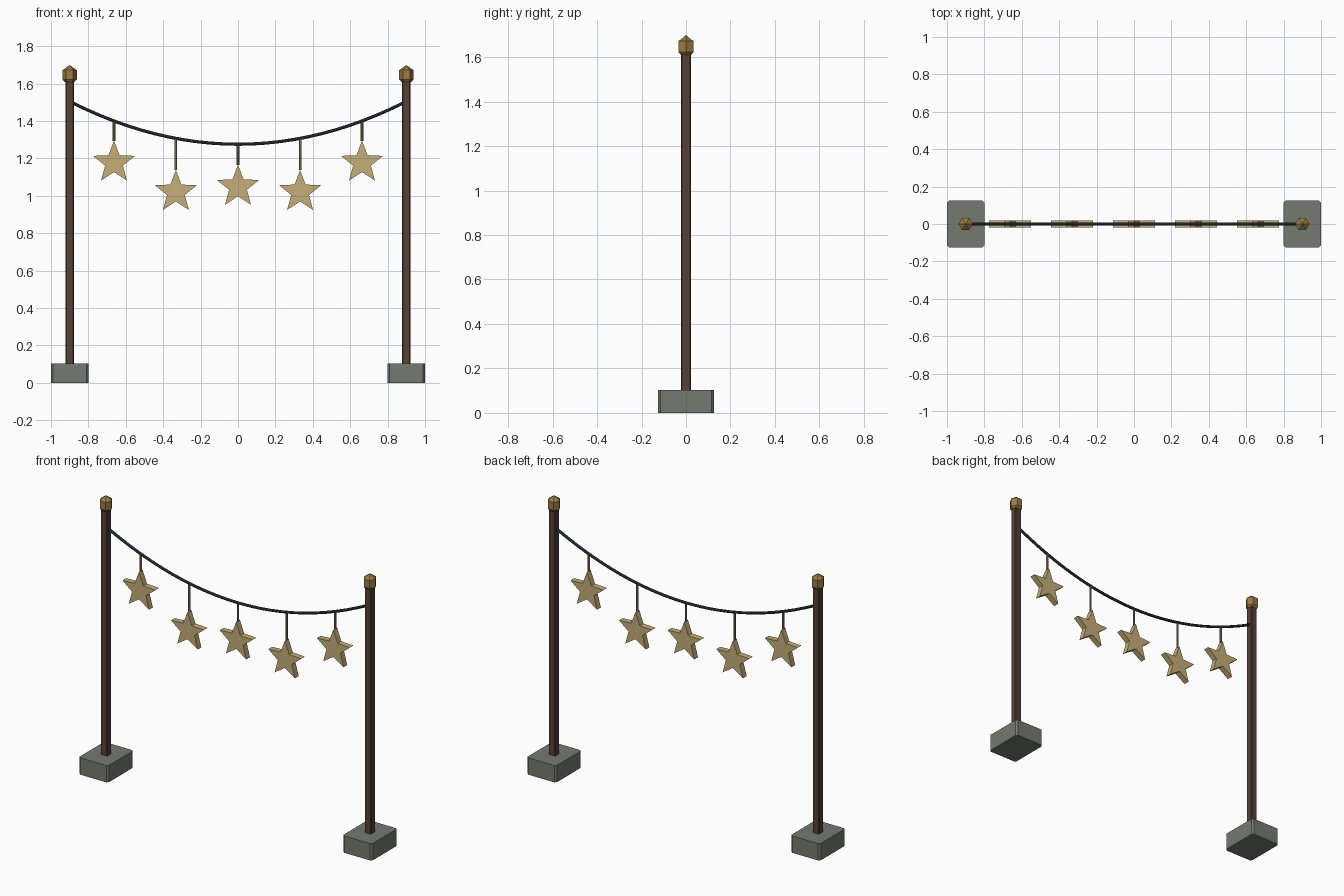
import bpy, bmesh, math
from mathutils import Matrix

if "Cube" in bpy.data.objects:
    bpy.data.objects.remove(bpy.data.objects["Cube"])


def material(name, rgb):
    m = bpy.data.materials.new(name)
    m.diffuse_color = (*rgb, 1)
    m.use_nodes = True
    m.node_tree.nodes["Principled BSDF"].inputs["Base Color"].default_value = m.diffuse_color
    return m


STONE = material("stone", (0.18, 0.195, 0.16))
WOOD = material("dark_wood", (0.095, 0.055, 0.036))
BRASS = material("brass", (0.34, 0.20, 0.058))
CORD = material("cord", (0.04, 0.05, 0.055))
GOLD = material("pale_gold", (0.56, 0.42, 0.19))
TWINE = material("twine", (0.33, 0.22, 0.10))


def finish(name, bm, mat):
    bmesh.ops.recalc_face_normals(bm, faces=bm.faces)
    me = bpy.data.meshes.new(name)
    bm.to_mesh(me)
    bm.free()
    me.materials.append(mat)
    ob = bpy.data.objects.new(name, me)
    bpy.context.collection.objects.link(ob)
    return ob


def box(name, x, sx, sy, z0, z1, bevel, mat):
    """Upright block with chamfered vertical edges."""
    bm = bmesh.new()
    bmesh.ops.create_cube(bm, size=1, matrix=Matrix.Translation((x, 0, (z0 + z1) / 2))
                          @ Matrix.Diagonal((sx, sy, z1 - z0, 1)))
    upright = [e for e in bm.edges if abs(e.verts[0].co.z - e.verts[1].co.z) > 1e-4]
    bmesh.ops.bevel(bm, geom=upright, offset=bevel, segments=1, affect='EDGES')
    return finish(name, bm, mat)


def lathe(name, x, profile, sides, mat):
    """Faceted turned shape from (radius, height) points, closed at both ends."""
    bm = bmesh.new()
    rings = [[bm.verts.new((x + r * math.cos(math.tau * i / sides),
                            r * math.sin(math.tau * i / sides), z))
              for i in range(sides)] for r, z in profile]
    for a, b in zip(rings, rings[1:]):
        for i in range(sides):
            j = (i + 1) % sides
            bm.faces.new((a[i], a[j], b[j], b[i]))
    bm.faces.new(rings[0])
    bm.faces.new(rings[-1])
    bmesh.ops.remove_doubles(bm, verts=bm.verts, dist=1e-5)
    return finish(name, bm, mat)


def star(name, x, z, outer, inner, depth, mat):
    """Five-pointed star plate, one point up."""
    bm = bmesh.new()
    ring = []
    for i in range(10):
        r = inner if i % 2 else outer
        a = math.pi * i / 5
        ring.append(bm.verts.new((x + r * math.sin(a), -depth / 2, z + r * math.cos(a))))
    face = bm.faces.new(ring)
    ext = bmesh.ops.extrude_face_region(bm, geom=[face], use_keep_orig=True)
    moved = [g for g in ext["geom"] if isinstance(g, bmesh.types.BMVert)]
    bmesh.ops.translate(bm, verts=moved, vec=(0, depth, 0))
    return finish(name, bm, mat)


def sag(x):
    return 1.276 + 0.229 * (x / 0.9) ** 2


# Posts with stone feet and hexagonal finials
for side, x in (("left", -0.9), ("right", 0.9)):
    box(side + "_base", x, 0.2, 0.25, 0, 0.104, 0.011, STONE)
    box(side + "_post", x, 0.044, 0.044, 0.10, 1.615, 0.004, WOOD)
    lathe(side + "_finial", x, [(0.026, 1.609), (0.038, 1.622), (0.038, 1.672), (0, 1.699)],
          6, BRASS)

# Sagging cord between the posts
bm = bmesh.new()
N, SIDES, R = 24, 8, 0.0085
rings = []
for k in range(N + 1):
    x = -0.89 + 1.78 * k / N
    t = math.atan(2 * 0.229 * x / 0.81)
    ring = []
    for i in range(SIDES):
        a = math.tau * i / SIDES
        n = R * math.sin(a)
        ring.append(bm.verts.new((x - n * math.sin(t), R * math.cos(a),
                                  sag(x) + n * math.cos(t))))
    rings.append(ring)
for a, b in zip(rings, rings[1:]):
    for i in range(SIDES):
        j = (i + 1) % SIDES
        bm.faces.new((a[i], a[j], b[j], b[i]))
bm.faces.new(rings[0])
bm.faces.new(rings[-1])
finish("cord", bm, CORD)

# Hanging stars, each on its own short string that stops just above the tip
for n, (x, z) in enumerate([(-0.663, 1.177), (-0.332, 1.02), (0, 1.048),
                            (0.332, 1.02), (0.663, 1.177)], 1):
    star(f"star_{n}", x, z, 0.118, 0.05, 0.036, GOLD)
    lathe(f"star_string_{n}", x, [(0.007, z + 0.117), (0.007, sag(x))], 6, TWINE)
